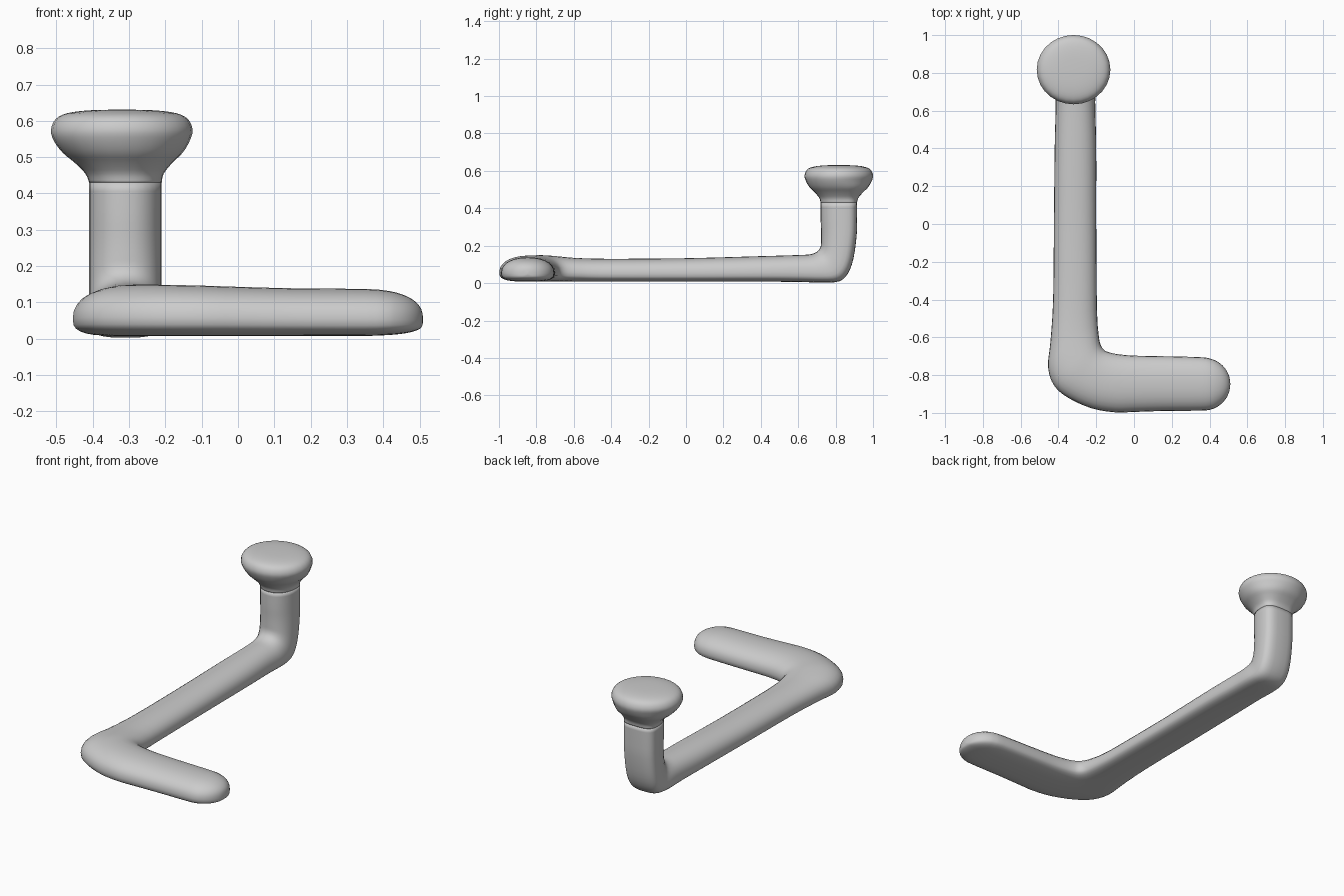
import bpy
import bmesh
from math import cos, sin, pi, copysign
from mathutils import Vector

SIDES = 28
STEPS = 3

cube = bpy.data.objects.get("Cube")
if cube:
    bpy.data.objects.remove(cube, do_unlink=True)

grey = bpy.data.materials.new("plain grey")
grey.use_nodes = True
colour = (0.6, 0.6, 0.6, 1)
grey.diffuse_color = colour
grey.node_tree.nodes["Principled BSDF"].inputs["Base Color"].default_value = colour


def power(value, exponent):
    return copysign(abs(value) ** exponent, value)


def section(index, roundness):
    """Point on a flat-bottomed dome, blended towards a circle."""
    angle = 2 * pi * index / SIDES
    c, s = cos(angle), sin(angle)
    if s >= 0:
        dome = (power(c, 0.9), 0.36 + 0.64 * s ** 0.9)
    else:
        dome = (power(c, 0.65), 0.36 + 0.36 * power(s, 0.65))
    circle = (c, 0.5 + 0.5 * s)
    return [d + (r - d) * roundness for d, r in zip(dome, circle)]


def smooth_path(rings):
    """Catmull-Rom interpolation of the rings."""
    result = []
    last = len(rings) - 1
    for i in range(last):
        four = [rings[max(0, min(last, i + k))] for k in (-1, 0, 1, 2)]
        for step in range(STEPS):
            t = step / STEPS
            result.append([
                b + 0.5 * t * (c - a + t * (2 * a - 5 * b + 4 * c - d + t * (3 * (b - c) + d - a)))
                for a, b, c, d in zip(*four)])
    return result + [rings[-1]]


def loft(name, rings):
    """Skin rings of (base point, top point, half width, roundness)."""
    bm = bmesh.new()
    loops = []
    for ring in smooth_path(rings):
        base, top, half = Vector(ring[0:3]), Vector(ring[3:6]), Vector(ring[6:9])
        loop = []
        for i in range(SIDES):
            across, up = section(i, ring[9])
            loop.append(bm.verts.new(base + half * across + (top - base) * up))
        loops.append(loop)
    for low, high in zip(loops, loops[1:]):
        for i in range(SIDES):
            j = (i + 1) % SIDES
            bm.faces.new((low[i], low[j], high[j], high[i]))
    bm.faces.new(loops[0][::-1])
    bm.faces.new(loops[-1])
    bmesh.ops.recalc_face_normals(bm, faces=bm.faces)
    mesh = bpy.data.meshes.new(name)
    bm.to_mesh(mesh)
    bm.free()
    mesh.materials.append(grey)
    mesh.shade_smooth()
    obj = bpy.data.objects.new(name, mesh)
    bpy.context.collection.objects.link(obj)
    return obj


def flat_ring(outer, inner, bottom, height):
    """Ring lying on the ground between two plan points."""
    mid = [(a + b) / 2 for a, b in zip(outer, inner)]
    half = [(b - a) / 2 for a, b in zip(outer, inner)]
    return (*mid, bottom, *mid, height, *half, 0, 0)


def post_ring(base, top, half, roundness=0, x=-0.31):
    """Ring across x, given its back and front points in the y-z plane."""
    return (x, *base, x, *top, half, 0, 0, roundness)


rod = []

# Rounded free end of the foot
for k in range(6):
    a = pi / 2 * (1 - k / 6) * 0.99
    x, c = 0.37 + 0.14 * sin(a), cos(a)
    rod.append(flat_ring((x, -0.847 - 0.14 * c), (x, -0.847 + 0.138 * c),
                         0.05 - 0.041 * c ** 0.6, 0.052 + 0.083 * c ** 0.8))

# Foot, rounded corner and start of the long bar: outer edge, inner edge, height
plan = [
    ((0.35, -0.988), (0.35, -0.705), 0.137),
    ((0.15, -0.99), (0.15, -0.7), 0.139),
    ((0, -0.995), (0, -0.697), 0.143),
    ((-0.1, -0.997), (-0.08, -0.69), 0.146),
    ((-0.22, -0.977), (-0.13, -0.68), 0.148),
    ((-0.34, -0.925), (-0.16, -0.665), 0.149),
    ((-0.42, -0.86), (-0.18, -0.63), 0.148),
    ((-0.455, -0.76), (-0.19, -0.56), 0.14),
    ((-0.442, -0.62), (-0.194, -0.5), 0.133),
    ((-0.428, -0.4), (-0.197, -0.4), 0.13),
    ((-0.424, 0), (-0.2, 0), 0.133),
    ((-0.42, 0.4), (-0.2, 0.4), 0.144),
]
rod += [flat_ring(outer, inner, 0.008, height) for outer, inner, height in plan]

# Bend and upright post: back point, front point
bend = [
    ((0.6, 0.006), (0.6, 0.15)),
    ((0.74, 0.003), (0.67, 0.155)),
    ((0.82, 0.01), (0.705, 0.172)),
    ((0.865, 0.05), (0.72, 0.197)),
    ((0.895, 0.13), (0.722, 0.23)),
    ((0.912, 0.25), (0.722, 0.28)),
    ((0.915, 0.34), (0.72, 0.34)),
    ((0.915, 0.43), (0.72, 0.43)),
]
rod += [post_ring(base, top, 0.105 if base[0] < 0.8 else 0.1) for base, top in bend]
loft("bent_rod", rod)

# Flared knob: radius, height
profile = [(0.1, 0.43), (0.108, 0.455), (0.135, 0.485), (0.165, 0.512),
           (0.187, 0.545), (0.195, 0.575), (0.182, 0.605), (0.15, 0.621),
           (0.09, 0.629), (0.01, 0.631)]
knob = []
for i, (radius, z) in enumerate(profile):
    blend = min(1, i / 4)
    depth = radius * (0.975 - 0.035 * blend)
    knob.append(post_ring((0.817 + depth, z), (0.817 - depth, z), radius,
                          blend, -0.31 - 0.01 * blend))
loft("end_knob", knob)
